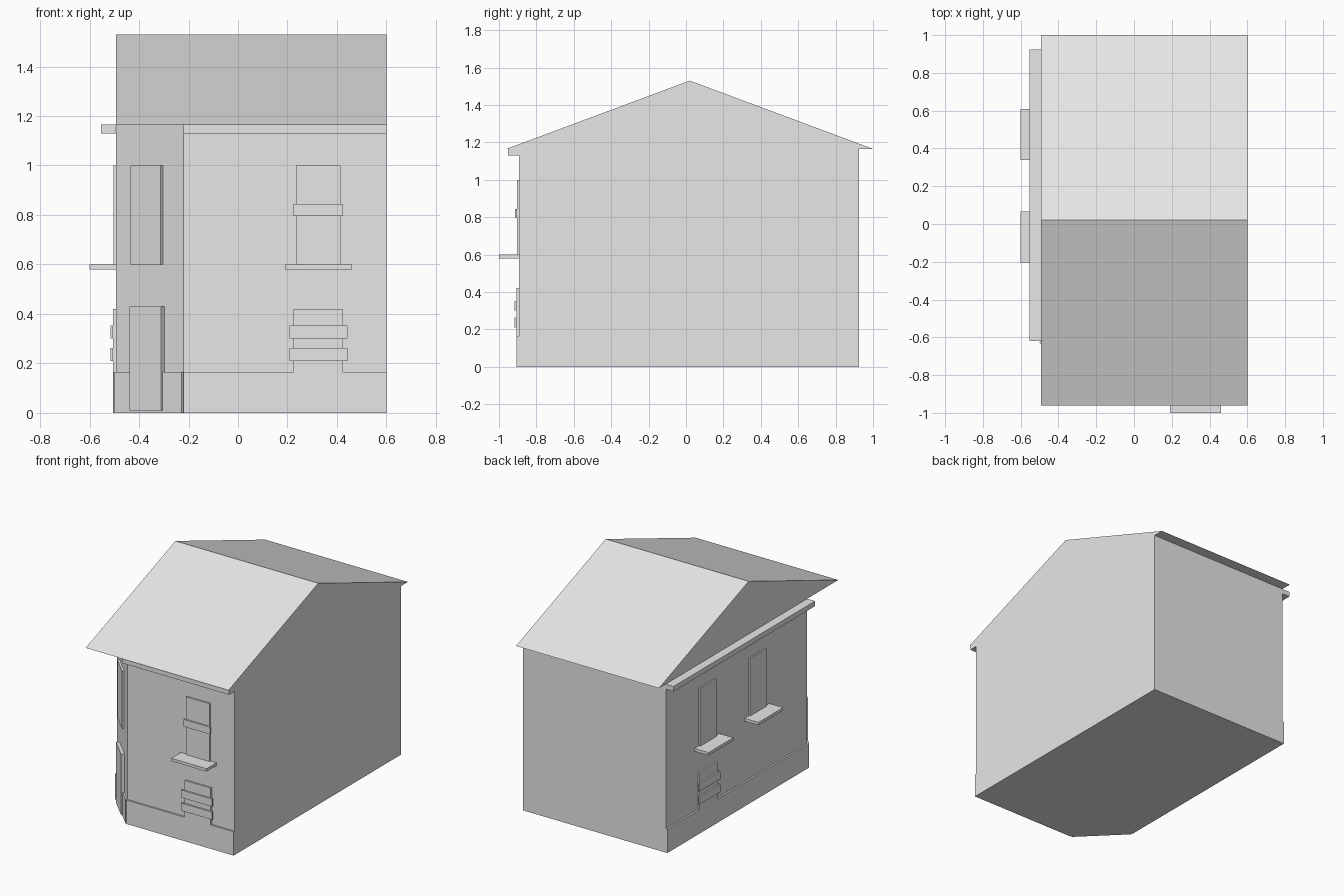
import bpy
from mathutils import Vector

cube = bpy.data.objects.get("Cube")
if cube:
    bpy.data.objects.remove(cube, do_unlink=True)

grey = bpy.data.materials.new("plain grey")
grey.use_nodes = True
grey.diffuse_color = (0.8, 0.8, 0.8, 1)
grey.node_tree.nodes["Principled BSDF"].inputs["Base Color"].default_value = (0.8, 0.8, 0.8, 1)


def prism(name, outline, offset):
    """Solid made by sweeping a flat outline along an offset."""
    n = len(outline)
    base = [Vector(p) for p in outline]
    verts = base + [p + Vector(offset) for p in base]
    faces = [tuple(range(n)), tuple(range(2 * n - 1, n - 1, -1))]
    faces += [((i + 1) % n, i, i + n, (i + 1) % n + n) for i in range(n)]
    normal = (base[1] - base[0]).cross(base[2] - base[0])
    if normal.dot(Vector(offset)) > 0:
        faces = [f[::-1] for f in faces]
    mesh = bpy.data.meshes.new(name)
    mesh.from_pydata(verts, [], faces)
    mesh.materials.append(grey)
    obj = bpy.data.objects.new(name, mesh)
    bpy.context.collection.objects.link(obj)
    return obj


class Wall:
    """A straight wall run that carries raised panels."""

    def __init__(self, label, start, end):
        self.label = label
        self.start = Vector((*start, 0))
        run = Vector((*end, 0)) - self.start
        self.length = run.length
        self.along = run.normalized()
        self.normal = self.along.cross(Vector((0, 0, 1)))

    def panel(self, part, centre, width, z0, z1, depth, gap=0):
        left = self.start + self.along * (centre - width / 2) + self.normal * gap
        right = left + self.along * width
        up0, up1 = Vector((0, 0, z0)), Vector((0, 0, z1))
        prism(f"{self.label}_{part}", [left + up0, right + up0, right + up1, left + up1],
              self.normal * (depth - gap))

    def full(self, part, z0, z1, depth):
        self.panel(part, self.length / 2, self.length, z0, z1, depth)

    def upper_window(self, u, tag=""):
        self.panel("upper_window" + tag, u, 0.18, 0.6, 1.0, 0.01)
        self.panel("window_sill" + tag, u, 0.27, 0.58, 0.6, 0.107)

    def lower_window(self, u):
        self.panel("lower_window", u, 0.2, PLINTH, 0.42, 0.012)
        for i, z in enumerate((0.21, 0.3)):
            self.panel(f"lower_bar_{i + 1}", u, 0.235, z, z + 0.053, 0.023, 0.012)


LEFT, RIGHT, FRONT, BACK = -0.493, 0.6, -0.893, 0.925
CORNER_X, CORNER_Y = -0.22, -0.62
EAVES, PLINTH = 1.165, 0.165

# Main body with the cut front corner
prism("house_walls", [(CORNER_X, FRONT, 0), (RIGHT, FRONT, 0), (RIGHT, BACK, 0),
                      (LEFT, BACK, 0), (LEFT, CORNER_Y, 0)], (0, 0, EAVES))

# Solid gable roof
prism("roof", [(LEFT, -0.96, EAVES), (LEFT, 1.0, EAVES), (LEFT, 0.02, 1.53)],
      (RIGHT - LEFT, 0, 0))

front = Wall("front", (CORNER_X, FRONT), (RIGHT, FRONT))
side = Wall("side", (LEFT, BACK), (LEFT, CORNER_Y))
corner = Wall("corner", (LEFT, CORNER_Y), (CORNER_X, FRONT))

# Plinths and cornices
for wall in (front, side, corner):
    wall.full("plinth", 0, PLINTH, 0.012)
for wall in (front, side):
    wall.full("cornice", 1.13, EAVES, 0.06)

# Front windows with bars
window_u = 0.325 - CORNER_X
front.upper_window(window_u)
front.panel("upper_bar", window_u, 0.2, 0.795, 0.845, 0.021, 0.01)
front.lower_window(window_u)

# Side windows
for tag, y in (("_rear", 0.475), ("_front", -0.07)):
    side.upper_window(BACK - y, tag)
side.lower_window(BACK - 0.475)

# Corner door and the window above it
corner.panel("door", corner.length / 2 - 0.005, 0.18, 0.01, 0.43, 0.022)
corner.panel("window", corner.length / 2 - 0.01, 0.17, 0.6, 1.0, 0.014)
